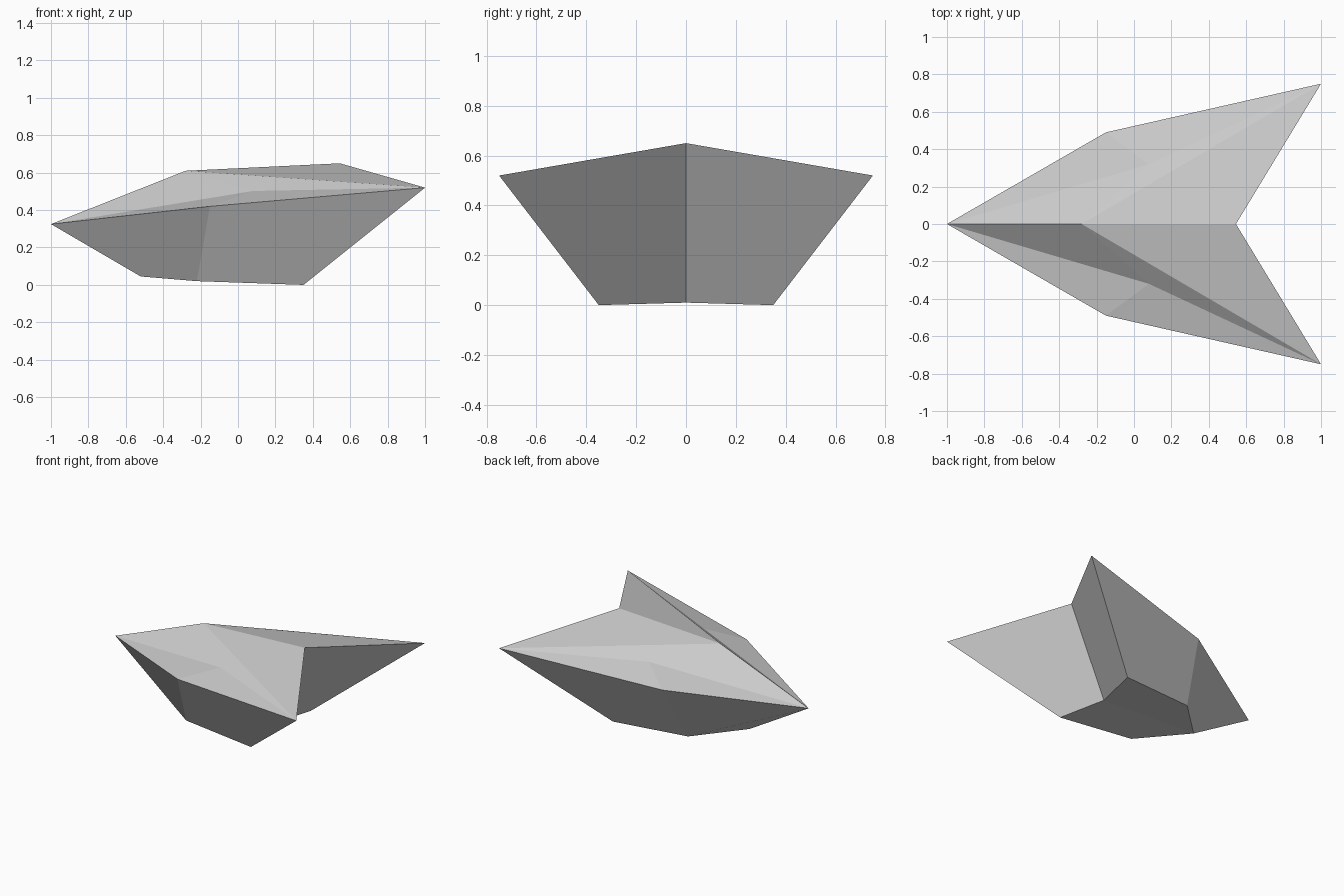
import bpy
import bmesh

cube = bpy.data.objects.get("Cube")
if cube:
    bpy.data.objects.remove(cube, do_unlink=True)

# One flat colour for the whole hull
grey = bpy.data.materials.new("light_grey")
grey.use_nodes = True
colour = (0.6, 0.6, 0.6, 1.0)
grey.diffuse_color = colour
grey.node_tree.nodes["Principled BSDF"].inputs["Base Color"].default_value = colour

# Corner points of one half of the hull, on the +y side
corners = {
    "nose": (-1.0, 0, 0.325),
    "ridge": (-0.28, 0, 0.61),
    "tail": (0.545, 0, 0.65),
    "tip": (1.0, 0.75, 0.52),
    "shoulder": (-0.15, 0.49, 0.42),
    "crease": (0.08, 0.32, 0.502),
    "keel_front": (-0.52, 0, 0.045),
    "keel_side": (-0.22, 0.29, 0.02),
    "keel_rear": (0.35, 0.35, 0.0),
    "keel_notch": (0.263, 0, 0.01),
}

# Facets of that half
facets = [
    "ridge tail tip",                              # rear deck
    "nose ridge crease",                           # sloping canopy
    "ridge tip crease",
    "nose crease shoulder",                        # outer wing
    "crease tip shoulder",
    "nose shoulder keel_side keel_front",          # bow side
    "shoulder tip keel_rear keel_side",            # wing underside
    "tail keel_notch keel_rear tip",               # stern
    "keel_front keel_side keel_rear keel_notch",   # flat belly
]

# Build both halves, weld them along the centre line
bm = bmesh.new()
for side in (1, -1):
    verts = {n: bm.verts.new((x, y * side, z)) for n, (x, y, z) in corners.items()}
    for facet in facets:
        bm.faces.new([verts[n] for n in facet.split()])
bmesh.ops.remove_doubles(bm, verts=bm.verts[:], dist=0.0001)
bmesh.ops.recalc_face_normals(bm, faces=bm.faces[:])

mesh = bpy.data.meshes.new("hull")
bm.to_mesh(mesh)
bm.free()
mesh.materials.append(grey)
hull = bpy.data.objects.new("hull", mesh)
bpy.context.collection.objects.link(hull)
